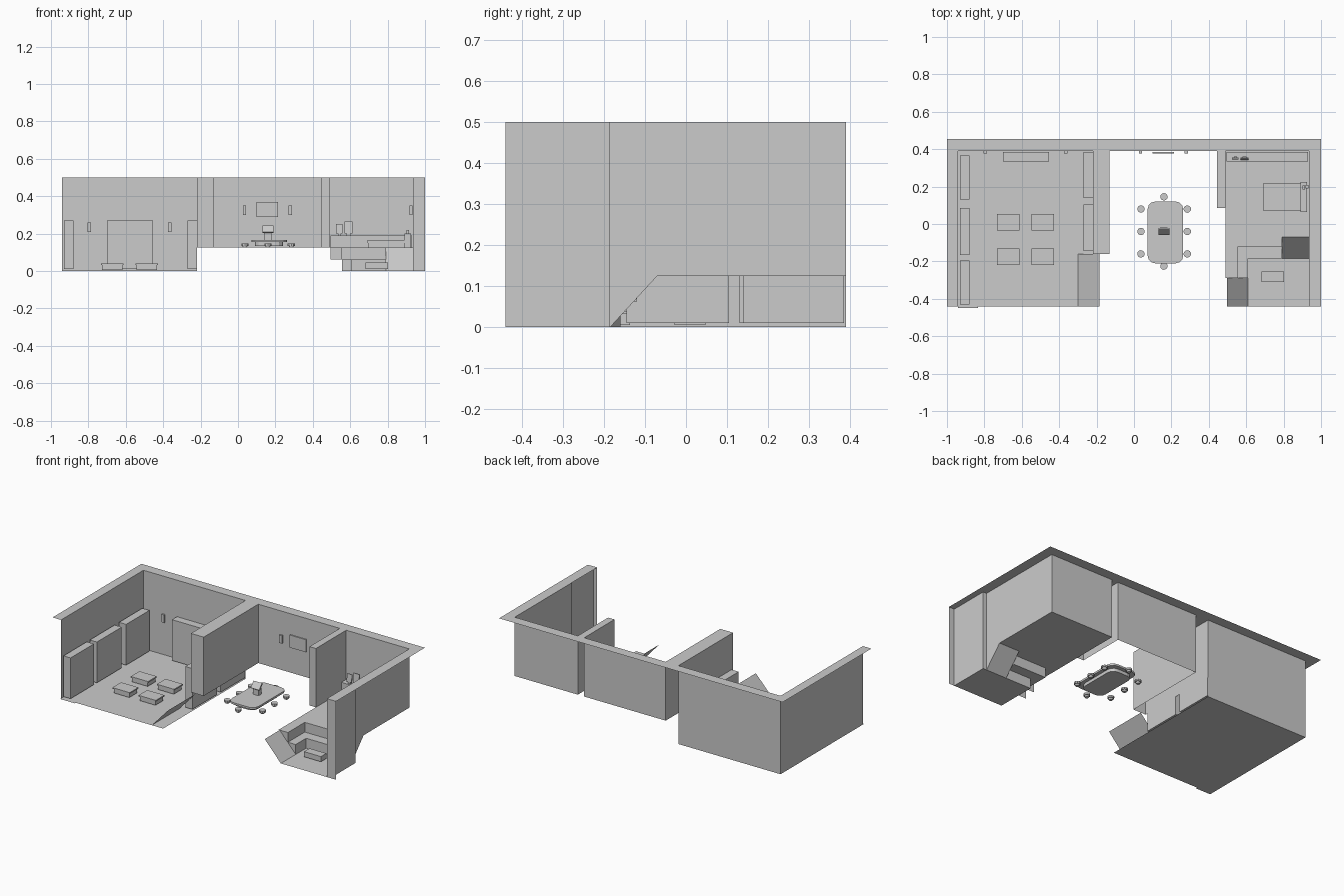
import bpy, bmesh, math
from mathutils import Matrix

cube = bpy.data.objects.get("Cube")
if cube:
    bpy.data.objects.remove(cube, do_unlink=True)

grey = bpy.data.materials.new("plain_grey")
grey.use_nodes = True
grey.diffuse_color = (0.6, 0.6, 0.6, 1)
grey.node_tree.nodes["Principled BSDF"].inputs["Base Color"].default_value = (0.6, 0.6, 0.6, 1)


def finish(name, bm):
    mesh = bpy.data.meshes.new(name)
    bm.to_mesh(mesh)
    bm.free()
    mesh.materials.append(grey)
    obj = bpy.data.objects.new(name, mesh)
    bpy.context.scene.collection.objects.link(obj)
    return obj


def sheet(name, *points):
    bm = bmesh.new()
    bm.faces.new([bm.verts.new(p) for p in points])
    return finish(name, bm)


def flat(name, x0, x1, y0, y1, z):
    return sheet(name, (x0, y0, z), (x1, y0, z), (x1, y1, z), (x0, y1, z))


def wall_x(name, x0, x1, y, z0, z1):
    # wall running along x
    return sheet(name, (x0, y, z0), (x1, y, z0), (x1, y, z1), (x0, y, z1))


def wall_y(name, x, y0, y1, z0, z1):
    # wall running along y
    return sheet(name, (x, y0, z0), (x, y1, z0), (x, y1, z1), (x, y0, z1))


def box(name, x0, x1, y0, y1, z0, z1, tilt=0):
    bm = bmesh.new()
    bmesh.ops.create_cube(bm, size=1, matrix=Matrix.Diagonal((x1 - x0, y1 - y0, z1 - z0, 1)))
    obj = finish(name, bm)
    obj.location = ((x0 + x1) / 2, (y0 + y1) / 2, (z0 + z1) / 2)
    obj.rotation_euler.x = tilt
    return obj


def disc(name, x, y, z0, z1, r0, r1, sides=10):
    bm = bmesh.new()
    bmesh.ops.create_cone(bm, cap_ends=True, segments=sides, radius1=r0, radius2=r1, depth=z1 - z0)
    finish(name, bm).location = (x, y, (z0 + z1) / 2)


TOP, DECK = 0.5, 0.125
BACK, FRONT = 0.39, -0.44

# Top rim and wall caps
flat("back_rim", -1, 1, BACK, 0.455, TOP)
flat("left_rim", -1, -0.94, FRONT, BACK, TOP)
flat("right_rim", 0.935, 1, FRONT, BACK, TOP)

# Dividing walls: two skins, an end face and a cap
for side, x0, x1, y0 in (("west", -0.22, -0.13, -0.16), ("east", 0.445, 0.49, 0.085)):
    wall_y(side + "_divider_outer", x0, y0, BACK, DECK, TOP)
    wall_y(side + "_divider_inner", x1, y0, BACK, DECK, TOP)
    wall_x(side + "_divider_end", x0, x1, y0, DECK, TOP)
    flat(side + "_divider_cap", x0, x1, y0, BACK, TOP)

# Lounge shell
flat("lounge_floor", -0.94, -0.22, FRONT, BACK, 0)
wall_x("lounge_back_wall", -0.94, -0.22, BACK, 0, TOP)
wall_y("lounge_side_wall", -0.94, FRONT, BACK, 0, TOP)
flat("lounge_threshold", -0.94, -0.835, -0.45, FRONT, 0)
sheet("lounge_ramp", (-0.30, FRONT, 0), (-0.185, FRONT, DECK), (-0.185, -0.16, DECK), (-0.30, -0.16, 0))

# Lounge cabinets, back cabinet and low tables
for y0, y1 in ((0.13, 0.365), (-0.165, 0.085), (-0.43, -0.195)):
    box("west_cabinet", -0.93, -0.88, y0, y1, 0.01, 0.27)
for y0, y1 in ((0.14, 0.385), (-0.145, 0.105)):
    box("east_cabinet", -0.27, -0.22, y0, y1, 0.01, 0.27)
box("back_cabinet", -0.70, -0.455, 0.335, 0.385, 0.01, 0.27)
for x in (-0.672, -0.488):
    for y in (0.01, -0.175):
        box("low_table_base", x - 0.055, x + 0.055, y - 0.038, y + 0.038, 0.005, 0.032)
        box("low_table_top", x - 0.061, x + 0.061, y - 0.044, y + 0.044, 0.032, 0.04)

# Dining room
wall_x("dining_back_wall", -0.13, 0.445, BACK, DECK, TOP)
box("wall_screen", 0.10, 0.215, 0.378, 0.385, 0.29, 0.37)


def rounded_slab(name, x, y, w, d, z0, z1, radius):
    bm = bmesh.new()
    bmesh.ops.create_cube(bm, size=1, matrix=Matrix.Diagonal((w, d, z1 - z0, 1)))
    upright = [e for e in bm.edges if abs(e.verts[0].co.z - e.verts[1].co.z) > 0.001]
    bmesh.ops.bevel(bm, geom=upright, offset=radius, segments=3, profile=0.5, affect='EDGES')
    finish(name, bm).location = (x, y, (z0 + z1) / 2)


rounded_slab("dining_table_base", 0.165, -0.045, 0.15, 0.28, 0.135, 0.155, 0.04)
rounded_slab("dining_table_top", 0.168, -0.045, 0.19, 0.33, 0.155, 0.167, 0.04)
box("table_centre", 0.14, 0.18, -0.05, -0.02, 0.167, 0.205)
box("table_screen", 0.13, 0.19, -0.045, -0.035, 0.2, 0.245, -0.7)

# Stools around the table
places = [(x, y) for x in (0.037, 0.285) for y in (0.08, -0.04, -0.16)]
for x, y in places + [(0.16, 0.145), (0.16, -0.225)]:
    disc("stool_seat", x, y, 0.135, 0.147, 0.02, 0.02)
    disc("stool_foot", x, y, DECK, 0.135, 0.011, 0.014)

# Wall lamps
for x, z in ((-0.795, 0.21), (-0.365, 0.21), (0.035, 0.3), (0.28, 0.3)):
    box("wall_lamp", x - 0.009, x + 0.009, 0.378, 0.389, z, z + 0.05)
box("side_wall_lamp", 0.918, 0.934, 0.19, 0.208, 0.3, 0.35)

# Bedroom shell, with sunken corner
EAST, STEP = 0.935, 0.063
wall_x("bedroom_back_wall", 0.49, EAST, BACK, DECK, TOP)
sheet("bedroom_side_wall", (EAST, -0.185, 0), (EAST, -0.07, DECK), (EAST, BACK, DECK),
      (EAST, BACK, TOP), (EAST, -0.185, TOP))
wall_y("sunken_side_wall", 0.96, FRONT, -0.185, 0, TOP)
wall_x("sunken_wall_return", EAST, 0.96, -0.185, 0, TOP)
wall_x("side_wall_end", EAST, 1, FRONT, 0, TOP)
flat("bedroom_floor", 0.49, EAST, -0.07, BACK, DECK)
flat("bedroom_floor_edge", 0.49, 0.79, -0.12, -0.07, DECK)
flat("bedroom_floor_arm", 0.49, 0.555, -0.29, -0.12, DECK)
flat("sunken_floor", 0.61, 0.96, FRONT, -0.185, 0)

# Steps down into the sunken corner
flat("step_back", 0.555, 0.79, -0.185, -0.12, STEP)
flat("step_side", 0.555, 0.61, -0.29, -0.185, STEP)
wall_x("upper_riser_back", 0.555, 0.79, -0.12, STEP, DECK)
wall_y("upper_riser_side", 0.555, -0.29, -0.12, STEP, DECK)
wall_x("lower_riser_back", 0.61, 0.79, -0.185, 0, STEP)
wall_y("lower_riser_side", 0.61, -0.29, -0.185, 0, STEP)
wall_x("upper_step_end", 0.495, 0.555, -0.29, STEP, DECK)
wall_x("lower_step_end", 0.555, 0.61, -0.29, 0, STEP)

# Ramps beside the steps
sheet("back_ramp", (0.79, -0.185, 0), (EAST, -0.185, 0), (EAST, -0.07, DECK), (0.79, -0.07, DECK))
sheet("side_ramp", (0.61, FRONT, 0), (0.61, -0.29, 0), (0.497, -0.29, DECK), (0.497, FRONT, DECK))

# Bedroom furniture
box("coffee_table", 0.683, 0.802, -0.31, -0.255, 0.012, 0.045)
box("desk", 0.495, 0.93, 0.335, 0.386, DECK, 0.19)
for x0, x1, z1 in ((0.525, 0.56, 0.25), (0.57, 0.612, 0.265)):
    box("desk_screen", x0, x1, 0.346, 0.352, 0.2, z1, -0.1)
    box("desk_screen_foot", x0 + 0.01, x1 - 0.01, 0.345, 0.36, 0.19, 0.2)
box("bed_base", 0.695, 0.895, 0.075, 0.215, DECK, 0.15)
box("bed_mattress", 0.692, 0.895, 0.07, 0.22, 0.15, 0.165)
box("bed_headboard", 0.89, 0.925, 0.065, 0.225, DECK, 0.2)
box("bedside_lamp", 0.9, 0.915, 0.185, 0.205, 0.2, 0.22)
